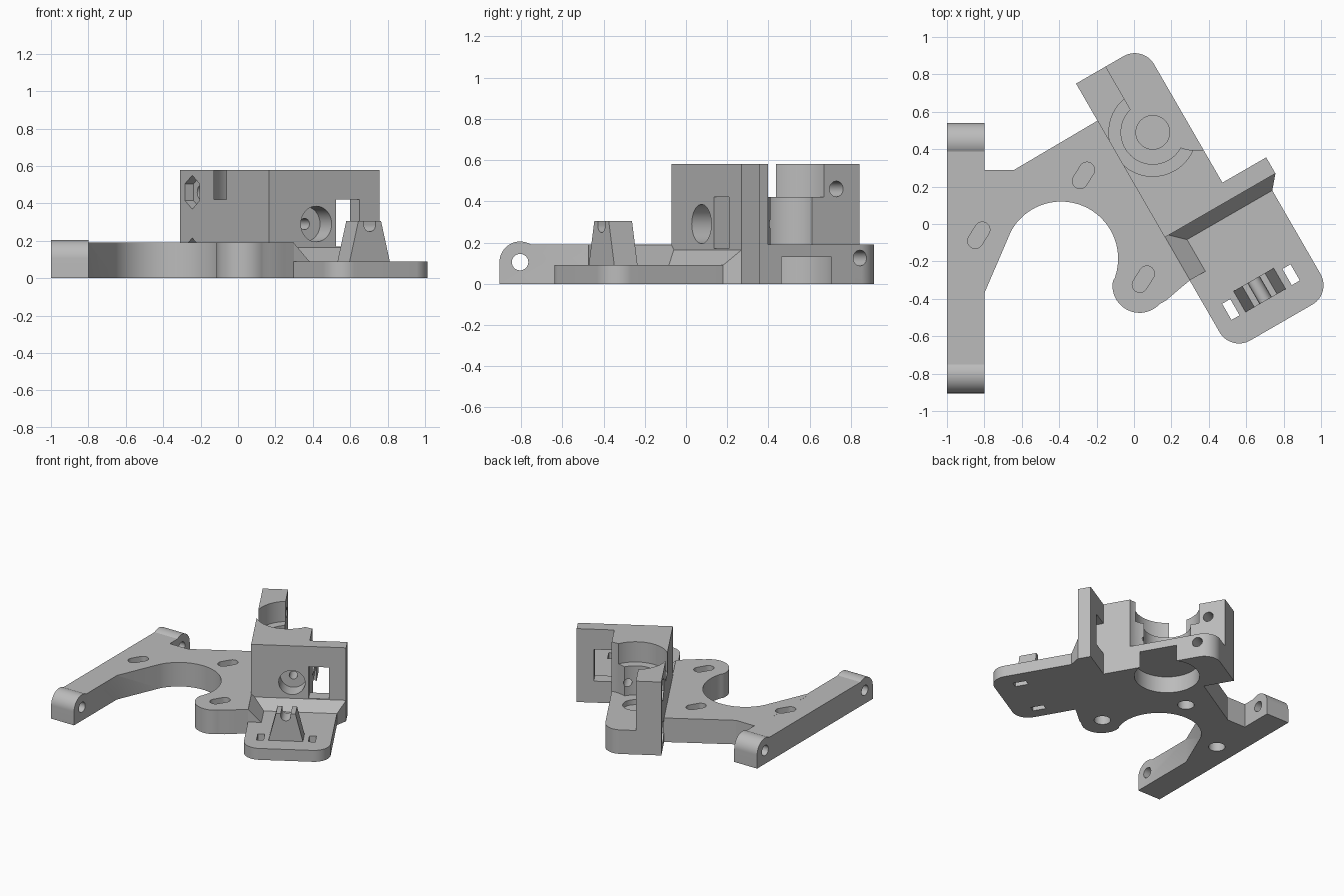
import bpy, bmesh, math
from mathutils import Matrix

if "Cube" in bpy.data.objects:
    bpy.data.objects.remove(bpy.data.objects["Cube"])

grey = bpy.data.materials.new("light grey")
grey.use_nodes = True
COLOUR = (0.5, 0.5, 0.5, 1)
grey.diffuse_color = COLOUR
grey.node_tree.nodes["Principled BSDF"].inputs["Base Color"].default_value = COLOUR

# The drive side is laid out in its own frame, turned 60 degrees clockwise
TURNED = Matrix.Rotation(math.radians(-60), 4, 'Z')
STRAIGHT = Matrix.Identity(4)


def arc(cx, cy, r, start, end, n=24):
    """Points along an arc, angles in degrees."""
    angles = [math.radians(start + (end - start) * i / n) for i in range(n + 1)]
    return [(cx + r * math.cos(a), cy + r * math.sin(a)) for a in angles]


def circle(cx, cy, r, n=48):
    return arc(cx, cy, r, 0, 360, n)[:-1]


def rect(a0, a1, b0, b1):
    return [(a0, b0), (a1, b0), (a1, b1), (a0, b1)]


def prism(name, outline, lo, hi, axis='z', frame=TURNED):
    """Extrude an outline along an axis of the given frame."""
    place = {'z': lambda a, b, c: (a, b, c),
             'x': lambda a, b, c: (c, a, b),
             'y': lambda a, b, c: (a, c, b)}[axis]
    bm = bmesh.new()
    ends = [[bm.verts.new(place(a, b, c)) for a, b in outline] for c in (lo, hi)]
    for ring in ends:
        bm.faces.new(ring)
    n = len(outline)
    for i in range(n):
        j = (i + 1) % n
        bm.faces.new((ends[0][i], ends[0][j], ends[1][j], ends[1][i]))
    bmesh.ops.recalc_face_normals(bm, faces=bm.faces)
    bm.transform(frame)
    mesh = bpy.data.meshes.new(name)
    bm.to_mesh(mesh)
    bm.free()
    mesh.materials.append(grey)
    obj = bpy.data.objects.new(name, mesh)
    bpy.context.scene.collection.objects.link(obj)
    return obj


def combine(target, other, operation):
    mod = target.modifiers.new(operation.lower(), 'BOOLEAN')
    mod.operation = operation
    mod.solver = 'EXACT'
    mod.object = other
    bpy.context.view_layer.objects.active = target
    bpy.ops.object.modifier_apply(modifier=mod.name)
    bpy.data.objects.remove(other)


def add(target, *args, **kw):
    combine(target, prism("addition", *args, **kw), 'UNION')


def cut(target, *args, **kw):
    cutter = prism("cutter", *args, **kw)
    cutter.hide_render = True
    combine(target, cutter, 'DIFFERENCE')


def finish(obj):
    bpy.ops.object.select_all(action='DESELECT')
    obj.select_set(True)
    bpy.context.view_layer.objects.active = obj
    bpy.ops.object.shade_smooth_by_angle(angle=math.radians(25))


BASE = 0.19
TOP = 0.58

# Hinge arm with a rounded knuckle at each end
hinge = [(-0.905, 0), (0.54, 0)]
hinge += arc(0.44, 0.105, 0.1, 0, 122) + arc(-0.805, 0.105, 0.1, 58, 180)
body = prism("mount_body", hinge, -1, -0.8, axis='x', frame=STRAIGHT)

# Motor plate wrapped around the round opening
joint = [(TURNED.to_3x3() @ Matrix.Translation((u, 0.109, 0)).to_translation()).to_2d()
         for u in (-0.576, 0.41)]
plate = [(-0.82, 0.29), (-0.64, 0.29)] + [tuple(p) for p in joint]
plate += [(0.24, -0.35), (0.17, -0.41)]
plate += arc(0.03, -0.33, 0.145, -42, -190)
plate += arc(-0.39, -0.185, 0.305, -20, 151, 40)
plate += [(-0.8, -0.37), (-0.82, -0.37)]
add(body, plate, 0, BASE, frame=STRAIGHT)

# Drive block with a rounded corner, and the tall cross wall
block = [(-0.805, 0.107), (0.1, 0.107), (0.1, 0.52)]
block += arc(-0.685, 0.4, 0.12, 90, 180)
add(body, block, 0, TOP)
add(body, rect(0.045, 0.144, 0.107, 0.79), 0, TOP)

# Thin guide plate and the sloped fillets that meet it
guide = [(0.1, 0.107)] + arc(0.73, 0.227, 0.12, -90, 0) + arc(0.73, 0.61, 0.12, 0, 90)
guide += [(0.1, 0.73)]
add(body, guide, 0, 0.09)
add(body, [(0.1, 0), (0.1, 0.165), (0.144, 0.165), (0.214, 0.09), (0.214, 0)],
    0.107, 0.79, axis='y')
add(body, [(0.107, 0), (0.107, BASE), (0.204, 0.09), (0.204, 0)], 0.1, 0.41, axis='x')
cut(body, [(0.144, 0.79), (0.2145, 0.73), (0.2145, 0.85), (0.144, 0.85)], -0.1, 0.3)

# Open side of the drive block and the round idler clearance
cut(body, rect(-0.9, -0.374, 0.29, 0.7), BASE, 0.7)
cut(body, circle(-0.374, 0.6, 0.23, 64), BASE, 0.7)

# Stepped round pocket: upper seat, chamber, shaft dimple, lower seat
for radius, low, high in ((0.235, 0.42, 0.7), (0.17, BASE, 0.5),
                          (0.09, 0.15, 0.3), (0.235, -0.1, 0.13)):
    cut(body, circle(-0.374, 0.332, radius, 64), low, high)

# Filament path through the wall, and the window beside it
cut(body, circle(0.4, 0.29, 0.095), 0.02, 0.3, axis='x')
cut(body, circle(0.4, 0.29, 0.03, 24), -0.3, 0.1, axis='x')
cut(body, rect(0.521, 0.667, 0.17, 0.42), 0.0, 0.3, axis='x')

# Clamp screw holes with hexagonal nut pockets
for z in (0.125, 0.46):
    cut(body, circle(-0.675, z, 0.038, 32), 0, 0.7, axis='y')
    cut(body, arc(-0.675, z, 0.09, 30, 390, 6)[:-1], 0, 0.16, axis='y')

# Hinge pin holes
for y in (-0.805, 0.44):
    cut(body, circle(y, 0.105, 0.04, 32), -1.1, -0.7, axis='x', frame=STRAIGHT)

# Motor screw slots above, round recesses below
for x, y in ((-0.27, 0.26), (-0.83, -0.06), (0.05, -0.295)):
    dx, dy = 0.035 * math.cos(math.radians(58)), 0.035 * math.sin(math.radians(58))
    slot = arc(x + dx, y + dy, 0.041, -32, 148, 16) + arc(x - dx, y - dy, 0.041, 148, 328, 16)
    cut(body, slot, 0.12, 0.3, frame=STRAIGHT)
    cut(body, circle(x, y, 0.06, 32), -0.1, 0.08, frame=STRAIGHT)

# Strap slots through the guide plate
for v in (0.22, 0.592):
    cut(body, rect(0.605, 0.705, v - 0.025, v + 0.025), -0.1, 0.2)
finish(body)

# Tapered guide tower with a rounded groove on top
tower = prism("guide_tower", [(0.28, 0.085), (0.53, 0.085), (0.475, 0.305), (0.335, 0.305)],
              0.577, 0.707, axis='x')
groove = [(0.441, 0.4), (0.369, 0.4)] + arc(0.405, 0.285, 0.036, 180, 360, 16)
cut(tower, groove, 0.5, 0.8, axis='x')
finish(tower)
